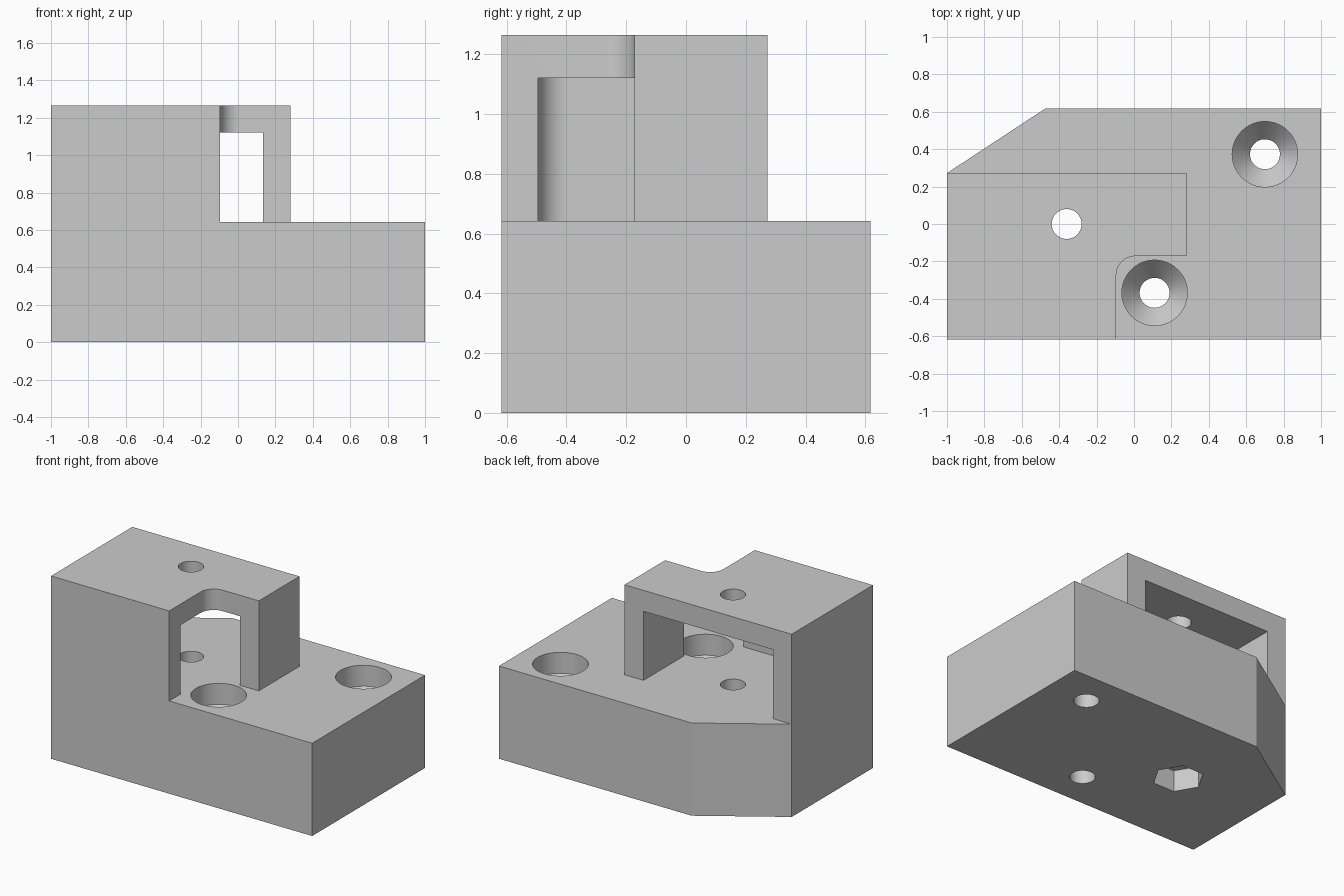
import bpy, bmesh, math

cube = bpy.data.objects.get("Cube")
if cube:
    bpy.data.objects.remove(cube, do_unlink=True)

grey = bpy.data.materials.new("plain grey")
grey.use_nodes = True
grey.diffuse_color = (0.6, 0.6, 0.6, 1)
grey.node_tree.nodes["Principled BSDF"].inputs["Base Color"].default_value = (0.6, 0.6, 0.6, 1)

DECK, TOP, ROOF = 0.642, 1.265, 1.12      # base top, bridge top, underside of roof
HOLE, BORE, ROUND = 0.08, 0.175, 0.1      # radii


def make_object(name, bm):
    bmesh.ops.recalc_face_normals(bm, faces=bm.faces)
    mesh = bpy.data.meshes.new(name)
    bm.to_mesh(mesh)
    bm.free()
    mesh.materials.append(grey)
    obj = bpy.data.objects.new(name, mesh)
    bpy.context.collection.objects.link(obj)
    return obj


def loft(name, rings):
    """Solid through rings of equal point count, each ring given as (points, z)."""
    bm = bmesh.new()
    loops = [[bm.verts.new((x, y, z)) for x, y in pts] for pts, z in rings]
    count = len(loops[0])
    for low, high in zip(loops, loops[1:]):
        for i in range(count):
            j = (i + 1) % count
            bm.faces.new((low[i], low[j], high[j], high[i]))
    bm.faces.new(loops[0][::-1])
    bm.faces.new(loops[-1])
    return make_object(name, bm)


def prism(name, pts, z0, z1):
    return loft(name, [(pts, z0), (pts, z1)])


def arc(cx, cy, r, start, end, steps):
    angles = [math.radians(start + (end - start) * i / steps) for i in range(steps + 1)]
    return [(cx + r * math.cos(a), cy + r * math.sin(a)) for a in angles]


def circle(cx, cy, r, sides=48):
    return arc(cx, cy, r, 0, 360, sides)[:-1]


# Full-height block with one cut-off back corner
body = prism("clamp_block", [(-1, -0.617), (1, -0.617), (1, 0.617), (-0.475, 0.617), (-1, 0.272)], 0, TOP)

# Everything outside the bridge footprint, down to the deck
step = [(-1.3, 0.272), (0.28, 0.272), (0.28, -0.172)]
step += arc(-0.095 + ROUND, -0.172 - ROUND, ROUND, 90, 180, 12)
step += [(-0.095, -0.9), (1.3, -0.9), (1.3, 0.9), (-1.3, 0.9)]
cutters = [prism("step_cutter", step, DECK, 1.5)]

# Cavity under the bridge roof, open to the back and the notch
cavity = [(0.135, 0.4), (-0.855, 0.4)]
cavity += arc(-0.855 + ROUND, -0.495 + ROUND, ROUND, 180, 270, 12)
cavity += [(0.135, -0.495)]
cutters.append(prism("cavity_cutter", cavity, DECK, ROOF))

# Through hole with a hexagonal nut pocket underneath
cutters.append(prism("bolt_hole_cutter", circle(-0.36, 0, HOLE), -0.2, 1.5))
cutters.append(prism("nut_pocket_cutter", circle(-0.36, 0, 0.162, 6), -0.2, 0.148))

# Screw holes: straight bore, conical seat, narrow through hole
for x, y in [(0.7, 0.373), (0.11, -0.368)]:
    profile = [(HOLE, -0.2), (HOLE, 0.39), (BORE, DECK - 0.145), (BORE, DECK + 0.05)]
    cutters.append(loft("screw_hole_cutter", [(circle(x, y, r), z) for r, z in profile]))

# Cut the block, then discard the cutters
bpy.ops.object.select_all(action="DESELECT")
bpy.context.view_layer.objects.active = body
body.select_set(True)
for cutter in cutters:
    cutter.hide_render = True
    mod = body.modifiers.new("cut", "BOOLEAN")
    mod.operation = "DIFFERENCE"
    mod.solver = "EXACT"
    mod.object = cutter
    bpy.ops.object.modifier_apply(modifier=mod.name)
    bpy.data.objects.remove(cutter, do_unlink=True)

bpy.ops.object.shade_smooth_by_angle(angle=math.radians(25))
